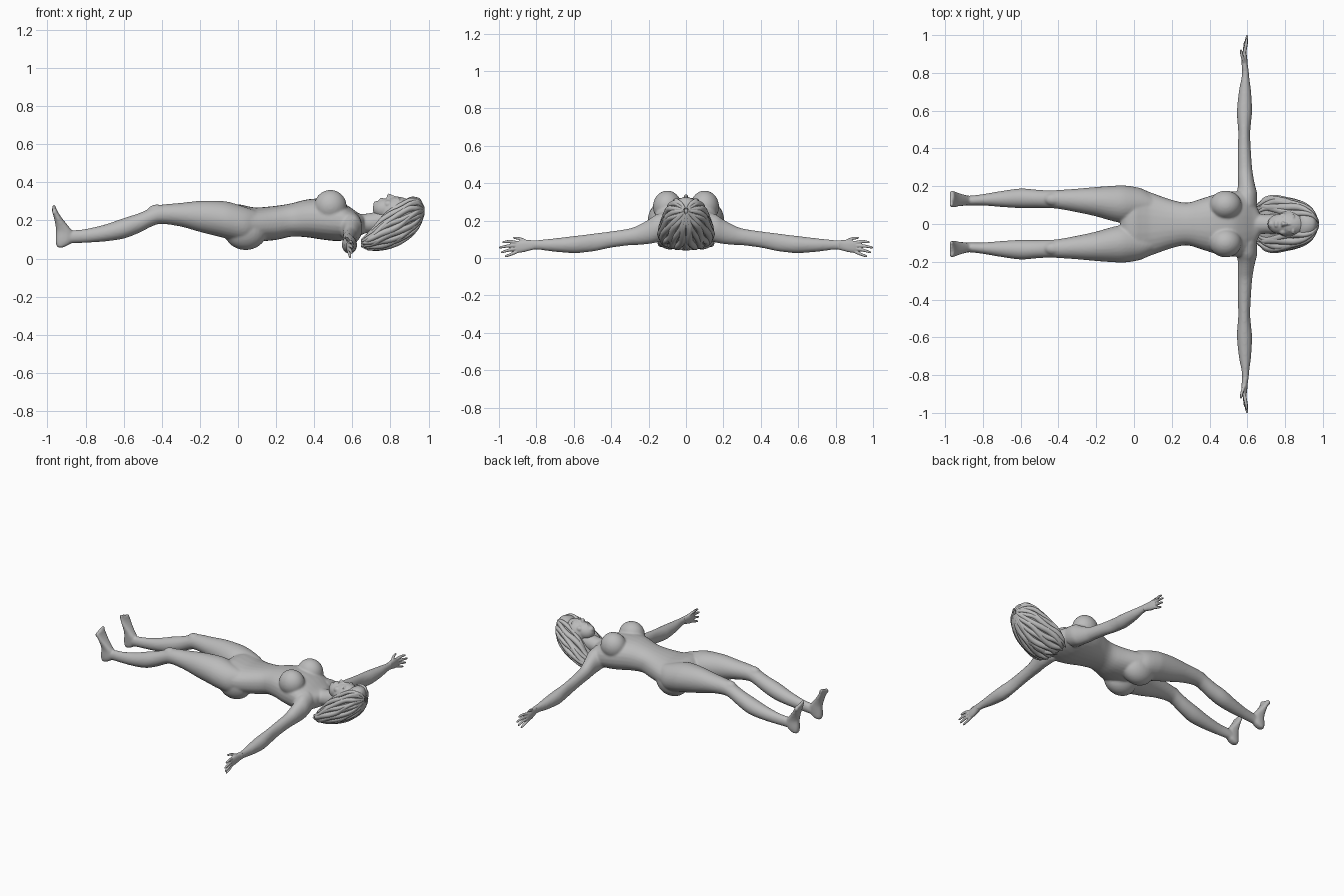
import bpy, bmesh, math
from mathutils import Matrix, Vector

skin = bpy.data.materials.new("plain grey")
skin.diffuse_color = (0.5, 0.5, 0.5, 1)


def interp(rows, sub):
    """Catmull-Rom interpolation of section rows."""
    out = []
    for i in range(len(rows) - 1):
        p = [rows[max(0, min(len(rows) - 1, i + k))] for k in (-1, 0, 1, 2)]
        for s in range(sub):
            t = s / sub
            out.append([0.5 * (2 * b + (c - a) * t + (2 * a - 5 * b + 4 * c - d) * t * t
                        + (3 * b - a - 3 * c + d) * t ** 3) for a, b, c, d in zip(*p)])
    return out + [list(rows[-1])]


def loft(bm, rows, axis="x", side=1, sub=4, n=28, power=1.0):
    """Rows hold (position, a0, a1, b0, b1): the bounds of an oval section."""
    rings = []
    for t, a0, a1, b0, b1 in interp(rows, sub):
        ring = []
        for k in range(n):
            w = 2 * math.pi * k / n
            c, s = math.cos(w), math.sin(w)
            c = math.copysign(abs(c) ** power, c)
            s = math.copysign(abs(s) ** power, s)
            a = (a0 + a1) / 2 + (a1 - a0) / 2 * c
            b = (b0 + b1) / 2 + (b1 - b0) / 2 * s
            x, y, z = {"x": (t, a, b), "y": (a, t, b), "z": (a, b, t)}[axis]
            ring.append(bm.verts.new((x, y * side, z)))
        rings.append(ring)
    for r, q in zip(rings, rings[1:]):
        for k in range(n):
            bm.faces.new((r[k], r[(k + 1) % n], q[(k + 1) % n], q[k]))
    bm.faces.new(rings[0][::-1])
    bm.faces.new(rings[-1])


def blob(bm, pos, size, tilt=0):
    m = Matrix.Translation(pos) @ Matrix.Rotation(tilt, 4, "Y") @ Matrix.Diagonal((*size, 1))
    bmesh.ops.create_uvsphere(bm, u_segments=28, v_segments=18, radius=1, matrix=m)


def finish(bm, name, voxel=0, smooth=0):
    bmesh.ops.recalc_face_normals(bm, faces=bm.faces[:])
    for f in bm.faces:
        f.smooth = True
    me = bpy.data.meshes.new(name)
    bm.to_mesh(me)
    bm.free()
    me.materials.append(skin)
    ob = bpy.data.objects.new(name, me)
    bpy.context.collection.objects.link(ob)
    if voxel:
        r = ob.modifiers.new("fuse", "REMESH")
        r.mode, r.voxel_size, r.use_smooth_shade = "VOXEL", voxel, True
    if smooth:
        s = ob.modifiers.new("soften", "SMOOTH")
        s.factor, s.iterations = 0.5, smooth
    return ob


# Body: torso, neck, legs, feet and arms fused into one skin
bm = bmesh.new()
torso = [(-.07, .05, .19, .25), (-.04, .12, .15, .275), (0, .18, .12, .285), (.05, .18, .10, .275),
         (.1, .163, .09, .268), (.2, .128, .098, .277), (.28, .113, .115, .29), (.36, .135, .112, .31),
         (.44, .16, .10, .315), (.52, .172, .092, .305), (.58, .17, .10, .275),
         (.63, .13, .115, .24), (.66, .07, .13, .225)]
loft(bm, [(x, -w, w, lo, hi) for x, w, lo, hi in torso], power=.88)
loft(bm, [(.58, -.075, .075, .12, .25), (.64, -.058, .058, .13, .235),
          (.7, -.052, .052, .135, .24), (.78, -.055, .055, .14, .26)])
leg = [(-.93, .10, .15, .07, .125), (-.87, .098, .15, .08, .147), (-.8, .098, .158, .083, .155),
       (-.7, .09, .175, .09, .178), (-.6, .084, .188, .105, .212), (-.52, .085, .182, .135, .238),
       (-.45, .084, .178, .17, .268), (-.4, .08, .18, .182, .283), (-.3, .062, .187, .168, .292),
       (-.2, .04, .196, .14, .303), (-.1, .012, .203, .115, .303), (-.04, .005, .203, .10, .295),
       (.04, .02, .188, .09, .27), (.1, .04, .155, .11, .25)]
foot = [(.058, -.947, -.918, .11, .145), (.075, -.955, -.885, .101, .152), (.1, -.957, -.868, .098, .155),
        (.14, -.955, -.868, .096, .155), (.17, -.957, -.89, .095, .16), (.21, -.965, -.922, .09, .17),
        (.24, -.973, -.942, .088, .176), (.262, -.976, -.952, .09, .174)]
arm = [(.1, .52, .65, .10, .25), (.16, .54, .652, .082, .232), (.2, .55, .642, .075, .205),
       (.25, .55, .632, .07, .178), (.3, .55, .625, .068, .158), (.4, .55, .618, .055, .142),
       (.48, .552, .615, .038, .132), (.54, .548, .62, .03, .124), (.6, .545, .625, .026, .117),
       (.7, .555, .62, .033, .105), (.78, .57, .61, .043, .097), (.83, .573, .607, .045, .094)]
for s in (-1, 1):
    loft(bm, leg, side=s)
    loft(bm, foot, "z", s, power=.85)
    loft(bm, arm, "y", s)
    for k in range(5):                                   # toes
        blob(bm, (-.966, s * (.101 + .0165 * k), .268 - .006 * k), (.011, .0095 if k else .012, .016))
    blob(bm, (.485, s * .1, .275), (.085, .077, .085), .35)   # bust
    blob(bm, (.04, s * .085, .15), (.115, .088, .105))        # buttock
    blob(bm, (-.425, s * .13, .25), (.05, .035, .034))        # kneecap
    blob(bm, (.61, s * .1, .205), (.028, .09, .03))           # collar
finish(bm, "body", .007, 5)

# Hands: upright palms with spread fingers
bm = bmesh.new()
fingers = [((.9, .583, .081), (.945, .592, .088), (.978, .596, .084)),
           ((.9, .583, .066), (.95, .594, .064), (.996, .598, .056)),
           ((.9, .583, .051), (.95, .592, .041), (.986, .595, .03)),
           ((.895, .582, .037), (.935, .586, .02), (.965, .588, .009)),
           ((.85, .585, .086), (.885, .573, .102), (.92, .566, .108))]
for s in (-1, 1):
    loft(bm, [(.81, .573, .608, .046, .094), (.835, .571, .603, .04, .095), (.87, .568, .6, .031, .095),
              (.9, .571, .596, .029, .091), (.916, .577, .592, .036, .084)], "y", s, power=.85)
    for f in fingers:
        rows = [(y, x - r, x + r, z - r, z + r) for (y, x, z), r in zip(f, (.0095, .0085, .006))]
        y, x, z = f[-1]
        rows.append((y + .004, x - .002, x + .002, z - .002, z + .002))
        loft(bm, rows, "y", s, n=12)
finish(bm, "hands", .0035, 2)

# Head: skull, jaw and facial features
bm = bmesh.new()
blob(bm, (.835, 0, .24), (.095, .074, .085))
blob(bm, (.775, 0, .26), (.068, .054, .055))
blob(bm, (.727, 0, .282), (.018, .022, .02))             # chin
loft(bm, [(.776, -.006, .006, .29, .312), (.784, -.016, .016, .29, .335), (.79, -.013, .013, .29, .343),
          (.81, -.008, .008, .29, .335), (.84, -.007, .007, .29, .325)], n=14)   # nose
for x in (.749, .758):                                   # lips
    blob(bm, (x, 0, .309), (.0055, .019, .01))
for s in (-1, 1):
    blob(bm, (.823, s * .028, .308), (.009, .015, .01))  # eye
    blob(bm, (.843, s * .03, .311), (.007, .024, .01))   # brow
    blob(bm, (.79, s * .038, .285), (.024, .02, .02))    # cheek
finish(bm, "head", .0045, 2)

# Hair: a swept back mass with wavy locks running over it
hair = [(.655, .10, .065, .10), (.68, .122, .055, .135), (.71, .132, .055, .165), (.75, .134, .058, .215),
        (.8, .126, .068, .258), (.85, .116, .088, .29), (.9, .10, .118, .322), (.94, .074, .155, .322),
        (.962, .045, .19, .305), (.972, .012, .235, .27)]
bm = bmesh.new()
loft(bm, [(x, -w, w, lo, hi) for x, w, lo, hi in hair])
locks = 13
for s in (-1, 1):
    for k in range(locks):
        base = math.radians(34 + 142 * k / (locks - 1))
        rows = []
        for i, (x, w, lo, hi) in enumerate(hair):
            phi = base + .11 * math.sin(i * 1.05 + k * 1.9)
            r = (.004, .011, .015, .017, .017, .016, .014, .012, .009, .004)[i] * (1 + .2 * (k % 2))
            y = w * math.sin(phi)
            z = (lo + hi) / 2 + (hi - lo) / 2 * math.cos(phi)
            rows.append((x + (.007 if i == 9 else .012 * (k % 3) - .01 if i == 0 else 0),
                         y - r, y + r, z - r, z + r))
        loft(bm, rows, side=s, sub=5, n=10)
finish(bm, "hair")
